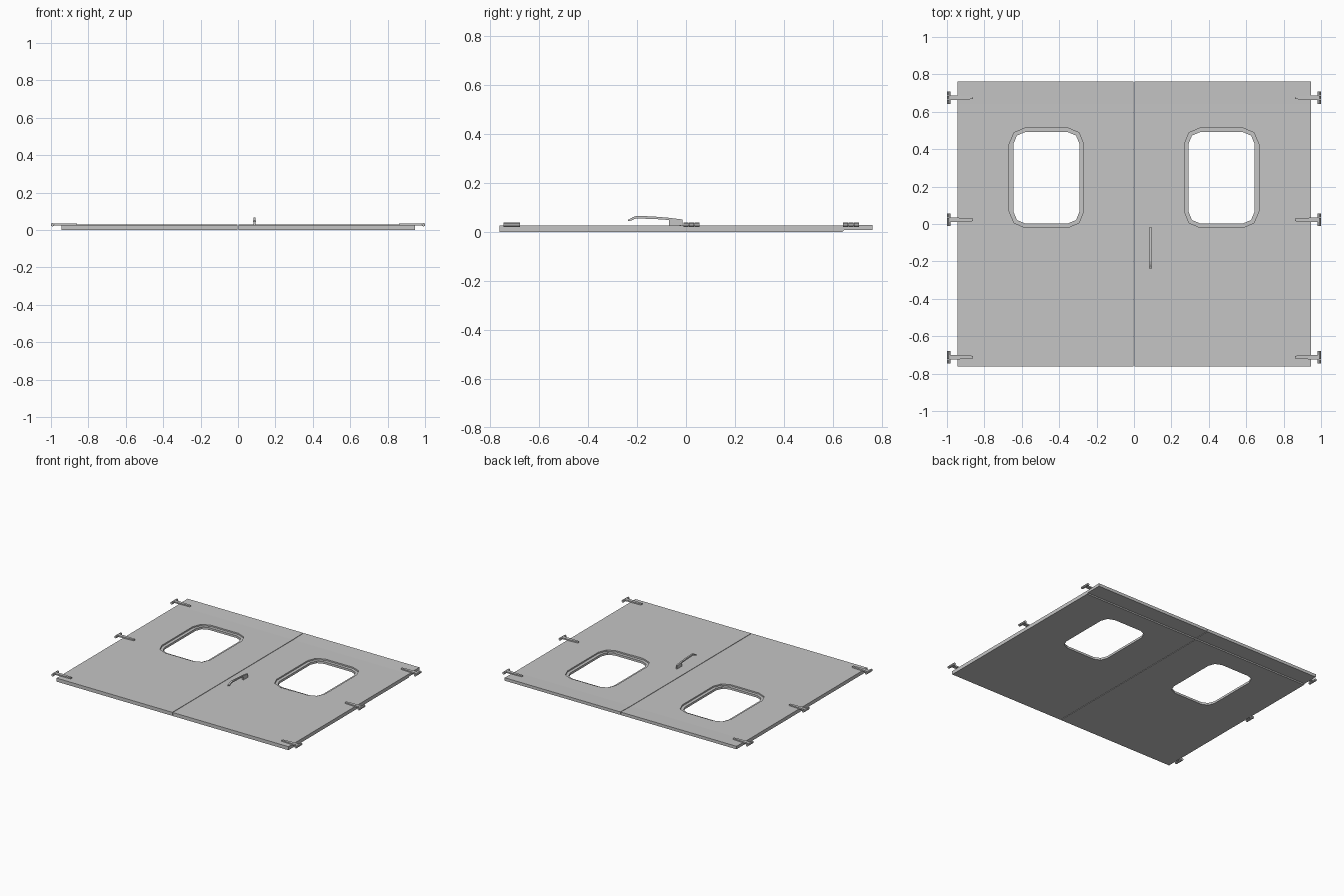
import bpy, bmesh, math
from mathutils import Matrix

cube = bpy.data.objects.get("Cube")
if cube:
    bpy.data.objects.remove(cube, do_unlink=True)


def material(name, value):
    m = bpy.data.materials.new(name)
    m.use_nodes = True
    colour = (value, value, value, 1)
    m.diffuse_color = colour
    bsdf = next(n for n in m.node_tree.nodes if n.type == 'BSDF_PRINCIPLED')
    bsdf.inputs["Base Color"].default_value = colour
    return m


grey = material("plain grey", 0.56)


def finish(name, bm, mat=grey):
    bmesh.ops.recalc_face_normals(bm, faces=bm.faces)
    mesh = bpy.data.meshes.new(name)
    bm.to_mesh(mesh)
    bm.free()
    mesh.materials.append(mat)
    obj = bpy.data.objects.new(name, mesh)
    bpy.context.collection.objects.link(obj)
    return obj


def prism(name, points, vector):
    """Extrude a closed 3D outline along a vector."""
    bm = bmesh.new()
    face = bm.faces.new([bm.verts.new(p) for p in points])
    out = bmesh.ops.extrude_face_region(bm, geom=[face])
    verts = [v for v in out["geom"] if isinstance(v, bmesh.types.BMVert)]
    bmesh.ops.translate(bm, verts=verts, vec=vector)
    return finish(name, bm)


def box(name, x0, x1, y0, y1, z0, z1):
    return prism(name, [(x0, y0, z0), (x1, y0, z0), (x1, y1, z0), (x0, y1, z0)],
                 (0, 0, z1 - z0))


def window_outline(side, grow, z):
    """Rectangle with coarse rounded corners."""
    cx, cy, hx, hy, r = 0.468 * side, 0.247, 0.177 + grow, 0.245 + grow, 0.065 + grow
    points = []
    for corner, (sx, sy) in enumerate([(1, 1), (-1, 1), (-1, -1), (1, -1)]):
        for step in range(3):
            a = math.radians(corner * 90 + step * 45)
            points.append((cx + sx * (hx - r) + r * math.cos(a),
                           cy + sy * (hy - r) + r * math.sin(a), z))
    return points


def cut(obj, cutter):
    cutter.hide_render = True
    mod = obj.modifiers.new("cut", 'BOOLEAN')
    mod.operation, mod.solver, mod.object = 'DIFFERENCE', 'EXACT', cutter
    bpy.context.view_layer.objects.active = obj
    bpy.ops.object.modifier_apply(modifier=mod.name)
    bpy.data.objects.remove(cutter, do_unlink=True)


# Door leaves, with a window opening and a shallow seal step round it
TOP = 0.026
door_profile = [(-0.762, 0), (0.64, 0), (0.645, 0.007), (0.762, 0.007),
                (0.762, 0.029), (0.64, TOP), (-0.762, TOP)]
for side, label in ((1, "left"), (-1, "right")):
    door = prism(label + "_door", [(0.002 * side, y, z) for y, z in door_profile],
                 (0.943 * side, 0, 0))
    cut(door, prism("window_cutter", window_outline(side, 0, -0.1), (0, 0, 0.2)))
    cut(door, prism("seal_cutter", window_outline(side, 0.022, 0.016), (0, 0, 0.1)))

    # Hinges: a strap on the door and three knuckles at its outer end
    for place, y in (("upper", 0.675), ("middle", 0.022), ("lower", -0.712)):
        name = label + "_" + place + "_hinge"
        strap = [(0.86, -0.007), (0.945, -0.012), (0.99, -0.012),
                 (0.99, 0.012), (0.945, 0.012), (0.86, 0.007)]
        prism(name + "_strap", [(side * x, y + dy, 0.025) for x, dy in strap],
              (0, 0, 0.01))
        bm = bmesh.new()
        for k in (-1, 0, 1):
            place_at = (Matrix.Translation((side * 0.9915, y + k * 0.0225, 0.0285))
                        @ Matrix.Rotation(math.pi / 2, 4, 'X'))
            bmesh.ops.create_cone(bm, cap_ends=True, segments=8, radius1=0.0092,
                                  radius2=0.0092, depth=0.021, matrix=place_at)
        finish(name + "_knuckles", bm)

# Handle: mounting post flowing into a bent grip
handle_profile = [(-0.015, 0.025), (-0.015, 0.051), (-0.07, 0.058), (-0.13, 0.063),
                  (-0.2, 0.066), (-0.217, 0.061), (-0.236, 0.049), (-0.228, 0.045),
                  (-0.205, 0.055), (-0.13, 0.053), (-0.07, 0.049), (-0.07, 0.025)]
prism("door_handle", [(0.083, y, z) for y, z in handle_profile], (0.011, 0, 0))
box("handle_tip", 0.081, 0.096, -0.238, -0.226, 0.044, 0.051)

# Thin trim strip below the left window
box("trim_strip", 0.36, 0.46, -0.027, -0.02, 0.025, 0.028)
